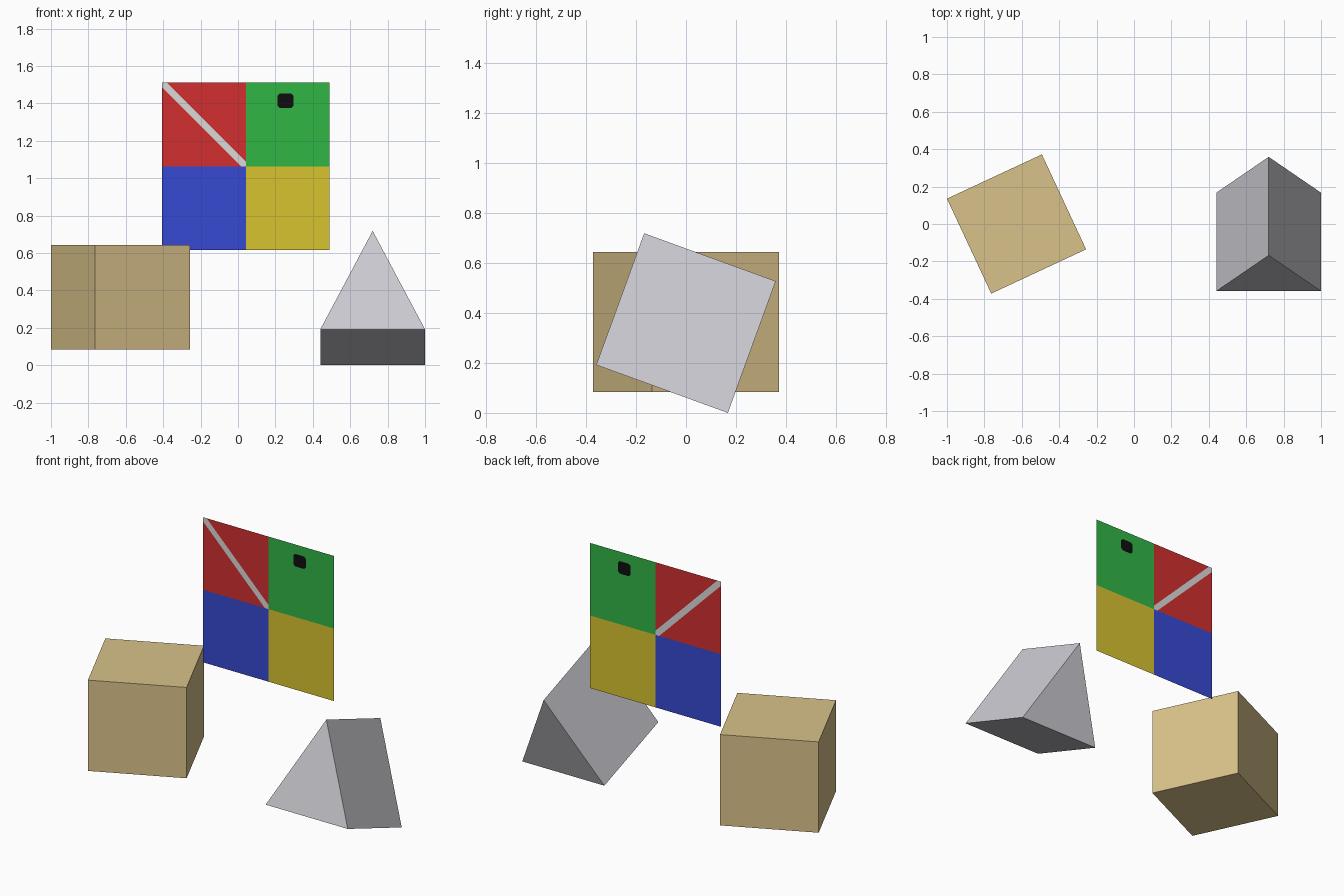
import bpy, bmesh, math
from mathutils import Vector

if "Cube" in bpy.data.objects:
    bpy.data.objects.remove(bpy.data.objects["Cube"])


def material(name, *srgb):
    mat = bpy.data.materials.new(name)
    lin = [(c / 255 / 12.92) if c < 11 else ((c / 255 + 0.055) / 1.055) ** 2.4 for c in srgb]
    mat.diffuse_color = (*lin, 1)
    mat.use_nodes = True
    mat.node_tree.nodes["Principled BSDF"].inputs["Base Color"].default_value = mat.diffuse_color
    return mat


def make_object(name, bm, mats, location=(0, 0, 0), rotation=(0, 0, 0)):
    mesh = bpy.data.meshes.new(name)
    bm.to_mesh(mesh)
    bm.free()
    for mat in mats:
        mesh.materials.append(mat)
    obj = bpy.data.objects.new(name, mesh)
    obj.location, obj.rotation_euler = location, rotation
    bpy.context.collection.objects.link(obj)
    return obj


tan = material("tan", 217, 194, 138)
grey = material("light_grey", 203, 203, 210)
panel_mats = [material("blue", 54, 74, 210), material("yellow", 215, 195, 48),
              material("red", 210, 47, 47), material("green", 48, 182, 69),
              material("pale_stripe", 218, 218, 218), material("black", 14, 14, 14)]

SIZE = 0.56

# Cube, turned about the vertical
bm = bmesh.new()
bmesh.ops.create_cube(bm, size=SIZE)
make_object("cube", bm, [tan], (-0.628, 0, 0.363), (0, 0, math.radians(25)))

# Triangular prism, tipped backwards onto its rear edge
bm = bmesh.new()
h = SIZE / 2
tri = bm.faces.new([bm.verts.new(p) for p in ((-h, -h, -h), (h, -h, -h), (0, -h, h))])
ext = bmesh.ops.extrude_face_region(bm, geom=[tri], use_keep_orig=True)
bmesh.ops.translate(bm, vec=(0, SIZE, 0),
                    verts=[v for v in ext["geom"] if isinstance(v, bmesh.types.BMVert)])
bmesh.ops.recalc_face_normals(bm, faces=bm.faces)
make_object("prism", bm, [grey], (0.72, 0, 0.359), (math.radians(-20), 0, 0))

# Thin upright panel in four coloured quarters (local x, z around its centre)
P = 0.4475
bm = bmesh.new()
bm.faces.new([bm.verts.new((x, 0, z)) for x, z in ((-P, -P), (P, -P), (P, P), (-P, P))])


def cut(x, z, nx, nz, area=lambda c: True):
    faces = [f for f in bm.faces if area(f.calc_center_median())]
    geom = faces + list({e for f in faces for e in f.edges}) + list({v for f in faces for v in f.verts})
    bmesh.ops.bisect_plane(bm, geom=geom, plane_co=(x, 0, z), plane_no=(nx, 0, nz), dist=1e-5)


cut(0, 0, 1, 0)
cut(0, 0, 0, 1)

# Diagonal stripe edges in the red quarter
HALF_STRIPE = 0.018
for side in (-1, 1):
    d = side * HALF_STRIPE * math.sqrt(0.5)
    cut(d, d, 1, 1, lambda c: c.x < 0 < c.z)

# Small black block with clipped corners in the green quarter
SX, SZ, HX, HZ, CLIP = 0.212, 0.351, 0.043, 0.0385, 0.012
limits = [(1, 0, HX), (-1, 0, HX), (0, 1, HZ), (0, -1, HZ)]
limits += [(i, j, HX + HZ - CLIP) for i in (-1, 1) for j in (-1, 1)]


def in_block(c):
    return all(i * (c.x - SX) + j * (c.z - SZ) < d + 1e-5 for i, j, d in limits)


for i, j, d in limits:
    n2 = i * i + j * j
    cut(SX + i * d / n2, SZ + j * d / n2, i, j, lambda c: c.x > 0 and c.z > 0)

for f in bm.faces:
    c = f.calc_center_median()
    f.material_index = (c.x > 0) + 2 * (c.z > 0)
    if c.x < 0 < c.z and abs(c.x + c.z) < HALF_STRIPE * math.sqrt(2):
        f.material_index = 4
    elif in_block(c):
        f.material_index = 5
make_object("panel", bm, panel_mats, (0.0425, 0.237, 1.0635))
